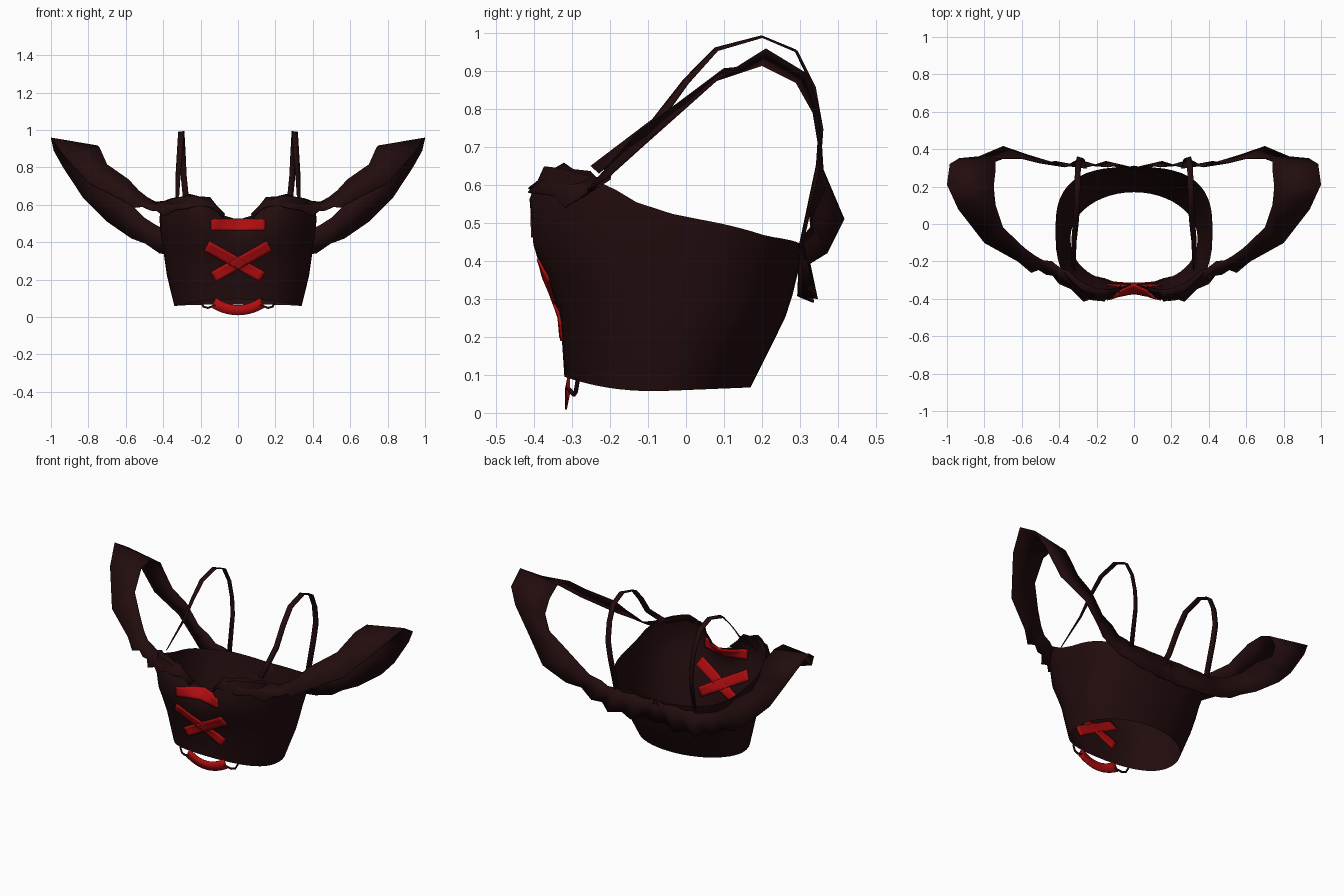
import bpy
import bmesh
import math
from mathutils import Vector
from mathutils.bvhtree import BVHTree

cube = bpy.data.objects.get("Cube")
if cube:
    bpy.data.objects.remove(cube, do_unlink=True)


def material(name, color):
    mat = bpy.data.materials.new(name)
    mat.use_nodes = True
    mat.diffuse_color = (*color, 1)
    mat.roughness = 1
    mat.specular_intensity = 0
    shader = next(n for n in mat.node_tree.nodes if n.type == "BSDF_PRINCIPLED")
    shader.inputs["Base Color"].default_value = (*color, 1)
    shader.inputs["Roughness"].default_value = 1
    shader.inputs["Specular IOR Level"].default_value = 0
    return mat


DARK = material("dark maroon cloth", (0.0165, 0.0038, 0.0043))
RED = material("red ribbon", (0.43, 0.004, 0.005))


def grid_object(name, rows, mat, closed=False, thickness=0.0, mirror=False, angle=40):
    """Skin a list of equally long point rows into one sheet."""
    bm = bmesh.new()
    grid = [[bm.verts.new(p) for p in row] for row in rows]
    count = len(rows[0])
    for low, high in zip(grid, grid[1:]):
        for i in range(count if closed else count - 1):
            j = (i + 1) % count
            bm.faces.new((low[i], low[j], high[j], high[i]))
    mesh = bpy.data.meshes.new(name)
    bm.to_mesh(mesh)
    bm.free()
    mesh.materials.append(mat)
    obj = bpy.data.objects.new(name, mesh)
    bpy.context.collection.objects.link(obj)
    if thickness:
        mod = obj.modifiers.new("thickness", "SOLIDIFY")
        mod.thickness = thickness
        mod.offset = 0
    if mirror:
        obj.modifiers.new("mirror", "MIRROR")
    bpy.ops.object.select_all(action="DESELECT")
    bpy.context.view_layer.objects.active = obj
    obj.select_set(True)
    bpy.ops.object.shade_smooth_by_angle(angle=math.radians(angle))
    return obj


def lerp_keys(keys, t):
    for (a, va), (b, vb) in zip(keys, keys[1:]):
        if t <= b:
            return va + (vb - va) * (t - a) / (b - a)
    return keys[-1][1]


# Bodice: stacked rings between a nearly level hem and a sweetheart neckline
NECKLINE = [(0, .52), (6, .53), (14, .60), (27, .65), (42, .645), (60, .625),
            (75, .585), (92, .515), (130, .465), (180, .44)]
# height fraction, half width, front y, back y
RINGS = [(0, .34, -.32, .17), (.35, .38, -.347, .235), (.5, .39, -.378, .262),
         (.65, .40, -.412, .28), (.87, .415, -.415, .30), (1, .42, -.375, .305)]
SEGMENTS = 48


def bodice_point(ring, k):
    frac, half, front, back = ring
    ang = 2 * math.pi * k / SEGMENTS
    s, c = math.sin(ang), math.cos(ang)
    # the hem is round, the upper edge is squarer
    x_power = .9 - .07 * frac if c > 0 else 1 - .28 * frac
    y_power = .9 - .27 * frac if c > 0 else 1 - .28 * frac
    x = half * math.copysign(abs(s) ** x_power, s)
    y = (front + back) / 2 - (back - front) / 2 * math.copysign(abs(c) ** y_power, c)
    if c > 0:
        # full cups with a hollow between them
        hollow = .055 * math.exp(-(x / .13) ** 2)
        cup = .03 * math.exp(-((abs(x) - .23) / .1) ** 2)
        y += frac * (hollow - cup)
    hem = .057 + .038 * max(0, c) ** 2 + .01 * max(0, -c)
    top = lerp_keys(NECKLINE, math.degrees(math.acos(max(-1, min(1, c)))))
    return Vector((x, y, hem + (top - hem) * frac))


bodice = grid_object("bodice", [[bodice_point(r, k) for k in range(SEGMENTS)] for r in RINGS],
                     DARK, closed=True)

# Off-shoulder ruffle: outer and inner edge from the front cup, round the arm, to mid back
EDGES = [((.08, -.365, .53), (.07, -.33, .55)), ((.16, -.415, .59), (.15, -.35, .64)),
         ((.27, -.415, .58), (.26, -.32, .657)), ((.40, -.32, .54), (.35, -.25, .635)),
         ((.47, -.27, .57), (.44, -.20, .615)), ((.55, -.26, .585), (.53, -.17, .675)),
         ((.62, -.20, .625), (.585, -.13, .735)), ((.80, -.10, .715), (.70, -.02, .815)),
         ((.94, .08, .875), (.74, .10, .905)), ((1, .21, .957), (.75, .20, .915)),
         ((.985, .32, .89), (.74, .29, .87)), ((.935, .35, .80), (.74, .335, .79)),
         ((.83, .36, .64), (.70, .35, .70)), ((.70, .415, .51), (.60, .35, .63)),
         ((.57, .37, .42), (.50, .325, .53)), ((.42, .335, .34), (.37, .305, .46)),
         ((.30, .345, .30), (.27, .30, .44)), ((.15, .335, .29), (.14, .305, .44)),
         ((0, .31, .30), (0, .30, .44))]


def ruffle_rows():
    pairs = [(Vector(a), Vector(b)) for a, b in EDGES]
    rows = []
    for n, (here, nxt) in enumerate(zip(pairs, pairs[1:])):
        rows.append(here)
        # gathered folds only where the cloth lies on the body
        if n < 5 or n > 13:
            fold = Vector((0, .02 if n < 5 else -.028, .012))
            rows.append(((here[0] + nxt[0]) / 2 + fold, (here[1] + nxt[1]) / 2 - fold * .5))
    return rows + [pairs[-1]]


grid_object("shoulder_ruffle", ruffle_rows(), DARK, thickness=.004, mirror=True, angle=30)

# Thin shoulder straps, twisted so the front end turns its face sideways
STRAP = [(.325, -.24, .64), (.32, -.08, .765), (.312, .0, .872), (.306, .08, .957),
         (.303, .20, .99), (.30, .29, .952), (.295, .335, .86), (.29, .355, .75),
         (.28, .348, .65), (.27, .30, .43)]
TWIST = [1.0, .7, .45, .25, .1, .25, .35, .35, .3, .2]


def strap_row(point, twist):
    side = Vector((math.cos(twist), .75 * math.sin(twist), -.65 * math.sin(twist))) * .016
    return Vector(point) - side, Vector(point) + side


grid_object("shoulder_strap", [strap_row(p, t) for p, t in zip(STRAP, TWIST)],
            DARK, thickness=.005, mirror=True)

# Red lacing that follows the bodice front and shows on both sides of it
tree = BVHTree.FromObject(bodice, bpy.context.evaluated_depsgraph_get())


def on_front(x, z):
    hit = tree.ray_cast(Vector((x, -1, z)), Vector((0, 1, 0)))[0]
    y = hit.y if hit and hit.y < 0 else -.32
    return Vector((x, y, z))


def lace(name, start, end, width, steps=16):
    dx, dz = end[0] - start[0], end[1] - start[1]
    length = math.hypot(dx, dz)
    nx, nz = -dz / length * width / 2, dx / length * width / 2
    rows = []
    for i in range(steps + 1):
        x, z = start[0] + dx * i / steps, start[1] + dz * i / steps
        rows.append([on_front(x + nx * k, z + nz * k) for k in (-1, -.5, 0, .5, 1)])
    grid_object(name, rows, RED, thickness=.014)


lace("top_lace", (-.145, .492), (.145, .492), .06)
lace("cross_lace_a", (-.167, .381), (.13, .215), .058)
lace("cross_lace_b", (.167, .381), (-.13, .215), .058)

# Hanging lace below the hem
rows = []
for i in range(11):
    u = i / 5 - 1
    z = .036 + .04 * u * u
    rows.append([(.13 * u - .012 * u * k, -.316 + .008 * u * u, z + .027 * k) for k in (-1, 1)])
grid_object("hem_lace", rows, RED, thickness=.005)

# Cord loops holding the hanging lace
curve = bpy.data.curves.new("hem_cord", "CURVE")
curve.dimensions = "3D"
curve.bevel_depth = .006
curve.bevel_resolution = 1
for s in (-1, 1):
    line = curve.splines.new("POLY")
    points = [(.20, -.285, .085), (.185, -.29, .055), (.16, -.295, .048), (.12, -.31, .065)]
    line.points.add(len(points) - 1)
    for p, (x, y, z) in zip(line.points, points):
        p.co = (s * x, y, z, 1)
curve.materials.append(DARK)
bpy.context.collection.objects.link(bpy.data.objects.new("hem_cord", curve))
